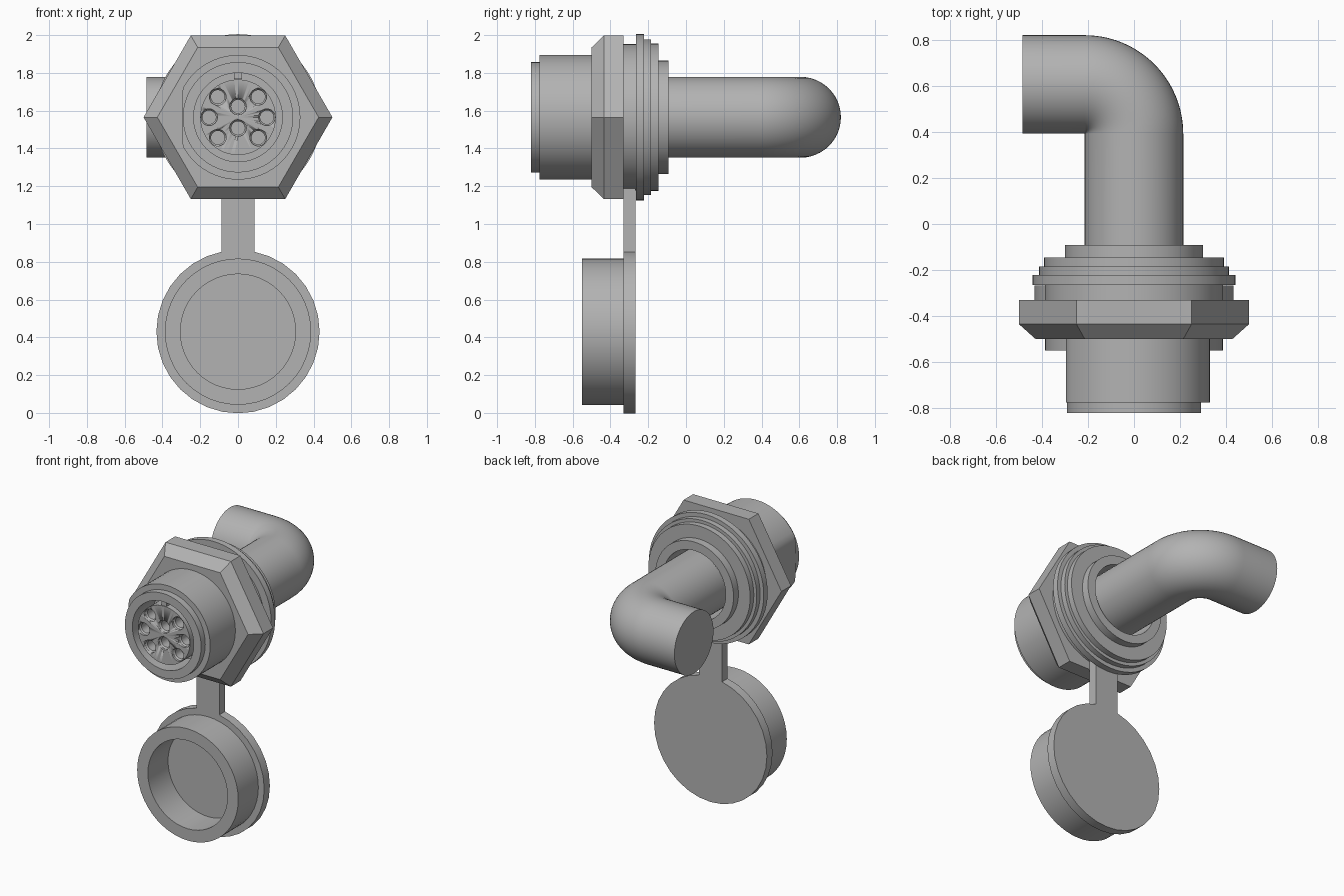
import bpy, bmesh, math
from mathutils import Vector, Matrix

if "Cube" in bpy.data.objects:
    bpy.data.objects.remove(bpy.data.objects["Cube"], do_unlink=True)

AXIS_Z = 1.565   # height of the connector axis
CAP_Z = 0.43     # height of the cap centre

grey = bpy.data.materials.new("plain grey")
grey.use_nodes = True
COLOR = (0.45, 0.45, 0.45, 1)
grey.diffuse_color = COLOR
grey.node_tree.nodes["Principled BSDF"].inputs["Base Color"].default_value = COLOR


def finish(name, bm, smooth=True):
    """Turn a bmesh into a grey object, smooth with sharp edges kept."""
    bmesh.ops.remove_doubles(bm, verts=bm.verts, dist=1e-5)
    bmesh.ops.recalc_face_normals(bm, faces=bm.faces)
    me = bpy.data.meshes.new(name)
    bm.to_mesh(me)
    bm.free()
    ob = bpy.data.objects.new(name, me)
    bpy.context.collection.objects.link(ob)
    me.materials.append(grey)
    if smooth:
        bpy.ops.object.select_all(action="DESELECT")
        ob.select_set(True)
        bpy.context.view_layer.objects.active = ob
        bpy.ops.object.shade_smooth_by_angle(angle=math.radians(30))
    return ob


def spin_profile(bm, profile, seg, cx=0.0, cz=AXIS_Z, closed=False):
    """Revolve (radius, y) points around an axis parallel to y."""
    vs = [bm.verts.new((cx + r, y, cz)) for r, y in profile]
    es = [bm.edges.new(p) for p in zip(vs, vs[1:])]
    if closed:
        es.append(bm.edges.new((vs[-1], vs[0])))
    bmesh.ops.spin(bm, geom=vs + es, cent=(cx, 0, cz), axis=(0, 1, 0),
                   angle=2 * math.pi, steps=seg, use_duplicate=False)


def lathe(name, profile, seg=64, cz=AXIS_Z, closed=False, smooth=True):
    bm = bmesh.new()
    spin_profile(bm, profile, seg, 0, cz, closed)
    return finish(name, bm, smooth)


def box(name, x, y, z):
    """Box from three (low, high) ranges."""
    bm = bmesh.new()
    mid = Vector([(a + b) / 2 for a, b in (x, y, z)])
    size = Vector([b - a for a, b in (x, y, z)])
    bmesh.ops.create_cube(bm, size=1,
                          matrix=Matrix.Translation(mid) @ Matrix.Diagonal(size).to_4x4())
    return finish(name, bm, smooth=False)


# Front shell with an open socket, flattened on its right side
shell = lathe("socket_shell", [(0, -0.4), (0.33, -0.4), (0.33, -0.775), (0.292, -0.775),
                               (0.292, -0.82), (0.235, -0.82), (0.235, -0.6), (0, -0.6)])
for v in shell.data.vertices:
    v.co.x = max(v.co.x, -0.295)

# Pin insert with eight contact holes
insert = lathe("pin_insert", [(0, -0.81), (0.2, -0.81), (0.2, -0.55), (0, -0.55)])
holes = [(0, 0.057), (0, -0.057), (0.153, 0), (-0.153, 0)]
holes += [(sx * 0.107, sz * 0.108) for sx in (-1, 1) for sz in (-1, 1)]
bm = bmesh.new()
for hx, hz in holes:
    spin_profile(bm, [(0, -0.85), (0.044, -0.85), (0.044, -0.795), (0.036, -0.785),
                      (0.036, -0.66), (0, -0.66)], 24, hx, AXIS_Z + hz)
cutter = finish("hole_cutter", bm)
cutter.hide_render = True
cutter.hide_set(True)
mod = insert.modifiers.new("contact holes", "BOOLEAN")
mod.operation = "DIFFERENCE"
mod.solver = "EXACT"
mod.object = cutter

# Small locating key at the top of the socket
box("locating_key", (-0.02, 0.02), (-0.81, -0.6), (1.767, 1.805))

# Hexagonal nut with a chamfered front
lathe("hex_nut", [(0, -0.5), (0.427, -0.5), (0.5, -0.435), (0.5, -0.33), (0, -0.33)],
      seg=6, smooth=False)

# Stack of rings behind the nut
def washer(name, inner, outer, y0, y1):
    return lathe(name, [(inner, y0), (outer, y0), (outer, y1), (inner, y1)], closed=True)


washer("strap_ring", 0.24, 0.387, -0.33, -0.265)
washer("gasket", 0.24, 0.44, -0.265, -0.222)
washer("middle_flange", 0.24, 0.412, -0.222, -0.185)
washer("rear_flange", 0.24, 0.39, -0.185, -0.145)
washer("rear_collar", 0.24, 0.3, -0.145, -0.092)

# Cable: straight run, tight quarter bend, short side run
R, TURN = 0.214, 0.2141
bm = bmesh.new()
frames = [(0, Vector((0, -0.75, 0)))]
frames += [(math.radians(90 * i / 20), Vector()) for i in range(21)]
frames += [(math.pi / 2, Vector((-0.271, 0, 0)))]
rings = []
for t, shift in frames:
    ring = []
    for k in range(48):
        a = 2 * math.pi * k / 48
        d = TURN + R * math.cos(a)
        ring.append(bm.verts.new(Vector((-TURN + d * math.cos(t), 0.392 + d * math.sin(t),
                                         AXIS_Z + R * math.sin(a))) + shift))
    rings.append(ring)
for a, b in zip(rings, rings[1:]):
    for k in range(48):
        n = (k + 1) % 48
        bm.faces.new((a[k], a[n], b[n], b[k]))
bm.faces.new(rings[0])
bm.faces.new(rings[-1])
finish("cable", bm)

# Hanging cap: back disc, hollow rim and strap
lathe("cap_disc", [(0, -0.33), (0.432, -0.33), (0.432, -0.268), (0, -0.268)], seg=32, cz=CAP_Z)
lathe("cap_rim", [(0.305, -0.55), (0.387, -0.55), (0.387, -0.33), (0.305, -0.33)],
      seg=48, cz=CAP_Z, closed=True)
box("cap_strap", (-0.088, 0.088), (-0.33, -0.268), (0.84, 1.22))
